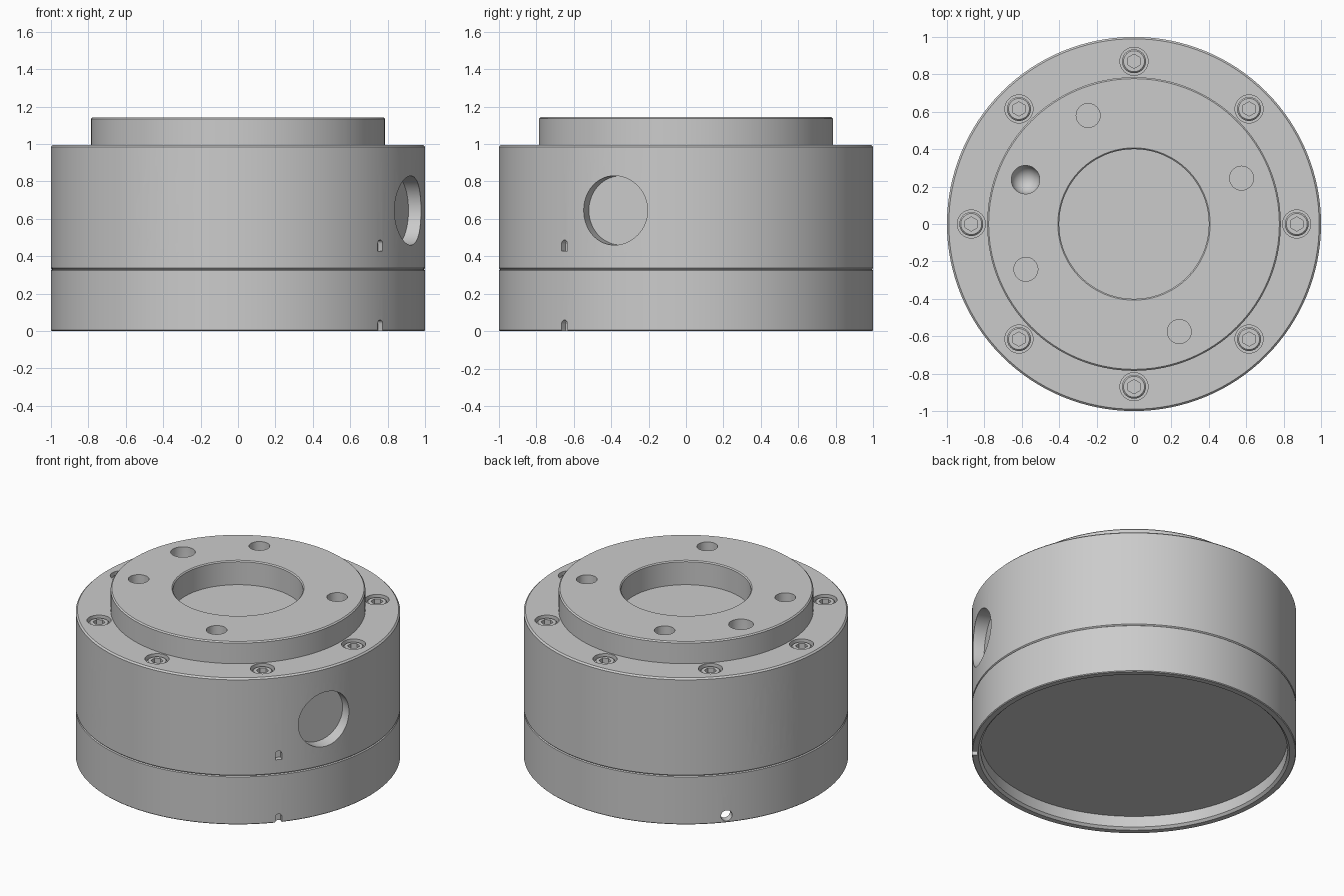
import bpy, bmesh
from math import sin, cos, pi, radians
from mathutils import Matrix, Vector

if "Cube" in bpy.data.objects:
    bpy.data.objects.remove(bpy.data.objects["Cube"])


def new_object(name, bm):
    bmesh.ops.recalc_face_normals(bm, faces=bm.faces)
    mesh = bpy.data.meshes.new(name)
    bm.to_mesh(mesh)
    bm.free()
    ob = bpy.data.objects.new(name, mesh)
    bpy.context.collection.objects.link(ob)
    return ob


def lathe(name, profile, seg=128, mat=Matrix()):
    """Revolve (radius, height) points around z; ends lie on the axis."""
    bm = bmesh.new()
    vs = [bm.verts.new((r, 0, z)) for r, z in profile]
    es = [bm.edges.new(p) for p in zip(vs, vs[1:])]
    bmesh.ops.spin(bm, geom=vs + es, cent=(0, 0, 0), axis=(0, 0, 1),
                   angle=2 * pi, steps=seg, use_merge=True)
    bmesh.ops.remove_doubles(bm, verts=bm.verts, dist=1e-5)
    bm.transform(mat)
    return new_object(name, bm)


def prism(name, outline, z0, z1, mat=Matrix()):
    bm = bmesh.new()
    f = bm.faces.new([bm.verts.new((x, y, z0)) for x, y in outline])
    ext = bmesh.ops.extrude_face_region(bm, geom=[f])["geom"]
    bmesh.ops.translate(bm, vec=(0, 0, z1 - z0),
                        verts=[v for v in ext if isinstance(v, bmesh.types.BMVert)])
    bm.transform(mat)
    return new_object(name, bm)


def circle(r, n):
    return [(r * cos(2 * pi * i / n), r * sin(2 * pi * i / n)) for i in range(n)]


def radial(az, z):
    """Local z points outward at azimuth az, local y points up."""
    a = radians(az)
    out, up = Vector((cos(a), sin(a), 0)), Vector((0, 0, 1))
    m = Matrix((up.cross(out), up, out)).transposed().to_4x4()
    return Matrix.Translation((0, 0, z)) @ m


def cut(target, cutter):
    cutter.hide_render = True
    mod = target.modifiers.new("cut", "BOOLEAN")
    mod.operation, mod.solver, mod.object = "DIFFERENCE", "EXACT", cutter
    bpy.context.view_layer.objects.active = target
    bpy.ops.object.modifier_apply(modifier=mod.name)
    bpy.data.objects.remove(cutter)


# Base ring with shallow recess underneath
base = lathe("base_ring", [(0, 0.09), (0.945, 0.09), (0.945, 0.015), (0.96, 0),
                           (0.995, 0), (1, 0.005), (1, 0.325), (0.993, 0.33), (0, 0.33)])

# Main housing with raised mounting flange and central bore
housing = lathe("housing", [(0, 0.33), (0.993, 0.33), (1, 0.337), (1, 0.985), (0.99, 0.995),
                            (0.785, 0.995), (0.785, 1.135), (0.777, 1.143), (0.407, 1.143),
                            (0.4, 1.136), (0.4, 0.98), (0, 0.98)])

# Bolt holes in the flange
for x, y in [(-0.245, 0.58), (0.575, 0.245), (0.242, -0.575), (-0.578, -0.242)]:
    cut(housing, prism("bolt_cutter", circle(0.064, 40), 0.99, 1.3,
                       Matrix.Translation((x, y, 0))))

# Locating hole with rounded bottom
ball = [(0.076 * sin(i * pi / 16), -0.076 * cos(i * pi / 16)) for i in range(9)]
cut(housing, lathe("locating_cutter", ball + [(0.076, 0.25), (0, 0.25)], 40,
                   Matrix.Translation((-0.58, 0.237, 1.06))))

# Side ports
for az in (-112.5, -22.5, 157.5):
    cut(housing, prism("port_cutter", circle(0.185, 64), 0.91, 1.2, radial(az, 0.645)))

# Alignment notches and drain hole
arch = [(-0.021, 0)] + [(0.021 * cos(pi - i * pi / 12), 0.038 + 0.021 * sin(i * pi / 12))
                        for i in range(13)] + [(0.021, 0)]
cut(housing, prism("notch_cutter", arch, 0.965, 1.1, radial(-40.5, 0.428)))
low = [(x, y if y else -0.05) for x, y in arch]
cut(base, prism("low_notch_cutter", low, 0.965, 1.1, radial(-40.5, 0)))
cut(base, prism("drain_cutter", circle(0.036, 32), 0.85, 1.1, radial(139.5, 0.047)))

# Plug in the rear port
plug = lathe("port_plug", [(0, 0.905), (0.172, 0.905), (0.172, 0.945), (0.145, 0.968),
                           (0, 0.968)], 64, radial(157.5, 0.645))
mat = bpy.data.materials.new("plug_grey")
mat.diffuse_color = (0.42, 0.39, 0.37, 1)
mat.use_nodes = True
mat.node_tree.nodes["Principled BSDF"].inputs["Base Color"].default_value = mat.diffuse_color
plug.data.materials.append(mat)

# Socket screws around the rim
screws = []
for i in range(8):
    a = i * pi / 4
    m = Matrix.Translation((0.87 * cos(a), 0.87 * sin(a), 0))
    cut(housing, prism("counterbore_cutter", circle(0.075, 40), 0.92, 1.1, m))
    s = lathe(f"screw_{i + 1}", [(0, 0.915), (0.064, 0.915), (0.064, 0.975), (0.056, 0.983),
                                 (0, 0.983)], 40, m)
    cut(s, prism("socket_cutter", circle(0.038, 6), 0.945, 1.1,
                 m @ Matrix.Rotation(pi / 6, 4, "Z")))
    screws.append(s)

# Smooth shading with crisp edges
bpy.ops.object.select_all(action="DESELECT")
for ob in [base, housing, plug] + screws:
    ob.select_set(True)
bpy.context.view_layer.objects.active = housing
bpy.ops.object.shade_smooth_by_angle(angle=radians(25))
